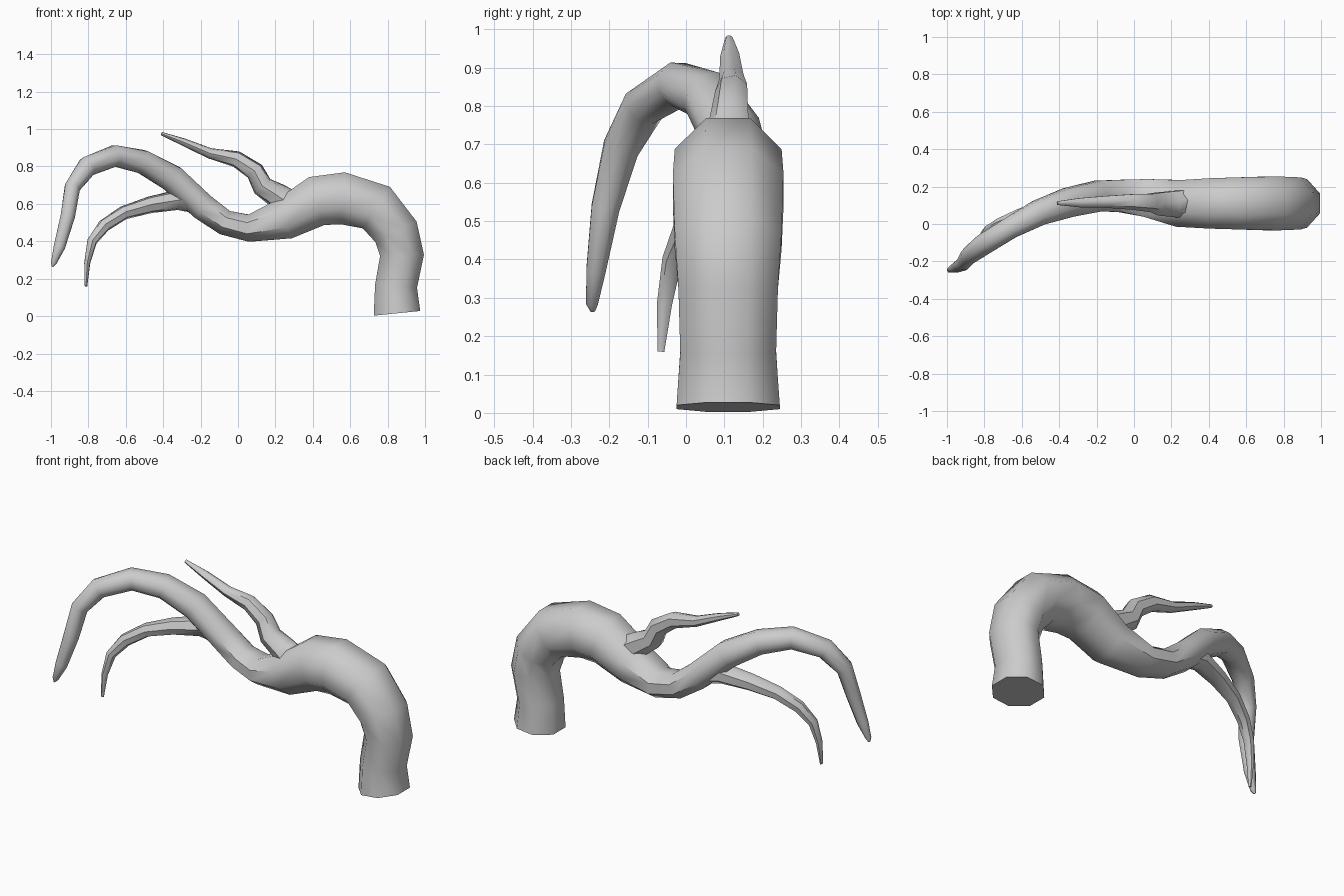
import bpy, bmesh, math
from mathutils import Vector

cube = bpy.data.objects.get("Cube")
if cube:
    bpy.data.objects.remove(cube)

bark = bpy.data.materials.new("grey_bark")
bark.use_nodes = True
COLOUR = (0.6, 0.6, 0.6, 1)
bark.diffuse_color = COLOUR
bark.node_tree.nodes["Principled BSDF"].inputs["Base Color"].default_value = COLOUR


def limb(name, path, sides, first_dir=None):
    """Tapered tube; each path point is x, y, z, radius in plane, radius across."""
    bm = bmesh.new()
    pts = [Vector(p[:3]) for p in path]
    rings = []
    for i, (x, y, z, r, ry) in enumerate(path):
        ahead = pts[min(i + 1, len(pts) - 1)] - pts[i]
        behind = pts[i] - pts[max(i - 1, 0)]
        t = (ahead.normalized() + behind.normalized()).normalized()
        if i == 0 and first_dir:
            t = Vector(first_dir).normalized()
        across = Vector((0, 1, 0))
        across = (across - t * across.dot(t)).normalized()
        up = across.cross(t)
        ring = []
        for k in range(sides):
            a = math.tau * (k + 0.5) / sides
            # Slight enlargement lets the flat sides reach the measured outline
            g = 1.04
            ring.append(bm.verts.new(pts[i] + across * ry * g * math.cos(a)
                                     + up * r * g * math.sin(a)))
        rings.append(ring)
    for a, b in zip(rings, rings[1:]):
        for k in range(sides):
            j = (k + 1) % sides
            bm.faces.new((a[k], a[j], b[j], b[k]))
    bm.faces.new(rings[0][::-1])
    bm.faces.new(rings[-1])
    bmesh.ops.recalc_face_normals(bm, faces=bm.faces)
    mesh = bpy.data.meshes.new(name)
    bm.to_mesh(mesh)
    bm.free()
    mesh.materials.append(bark)
    obj = bpy.data.objects.new(name, mesh)
    bpy.context.collection.objects.link(obj)
    bpy.ops.object.select_all(action='DESELECT')
    obj.select_set(True)
    bpy.context.view_layer.objects.active = obj
    bpy.ops.object.shade_smooth_by_angle(angle=math.radians(50))
    return obj


# Thick trunk arching over, then dipping and running out into the long branch
limb("trunk_and_long_branch", [
    (.85, .11, .015, .13, .14),
    (.845, .11, .16, .117, .13),
    (.877, .11, .325, .122, .135),
    (.845, .11, .45, .128, .145),
    (.74, .11, .58, .138, .15),
    (.56, .11, .63, .145, .145),
    (.42, .11, .615, .14, .14),
    (.25, .11, .52, .115, .13),
    (.06, .14, .47, .075, .105),
    (-.07, .15, .50, .07, .09),
    (-.19, .15, .585, .075, .085),
    (-.35, .115, .735, .075, .08),
    (-.51, .06, .825, .065, .07),
    (-.66, -.02, .857, .058, .06),
    (-.805, -.11, .80, .055, .055),
    (-.885, -.17, .69, .043, .048),
    (-.91, -.21, .535, .04, .038),
    (-.955, -.235, .37, .032, .026),
    (-.985, -.245, .285, .016, .016),
    (-.993, -.243, .265, .005, .006),
], 8, (-.1, 0, 1))

# Lower drooping branch
limb("lower_branch", [
    (-.17, .15, .59, .05, .06),
    (-.32, .13, .622, .054, .055),
    (-.47, .09, .595, .044, .046),
    (-.61, .045, .553, .036, .037),
    (-.715, .0, .485, .034, .032),
    (-.78, -.035, .40, .026, .026),
    (-.806, -.055, .285, .016, .02),
    (-.813, -.065, .16, .007, .009),
], 7)

# Thin twig rising from the dip of the trunk
limb("upper_twig", [
    (.30, .11, .58, .08, .08),
    (.21, .11, .645, .066, .07),
    (.13, .11, .695, .056, .062),
    (.09, .115, .775, .05, .05),
    (-.01, .12, .84, .043, .042),
    (-.15, .12, .87, .028, .032),
    (-.29, .115, .93, .02, .025),
    (-.41, .112, .976, .009, .01),
], 7)
